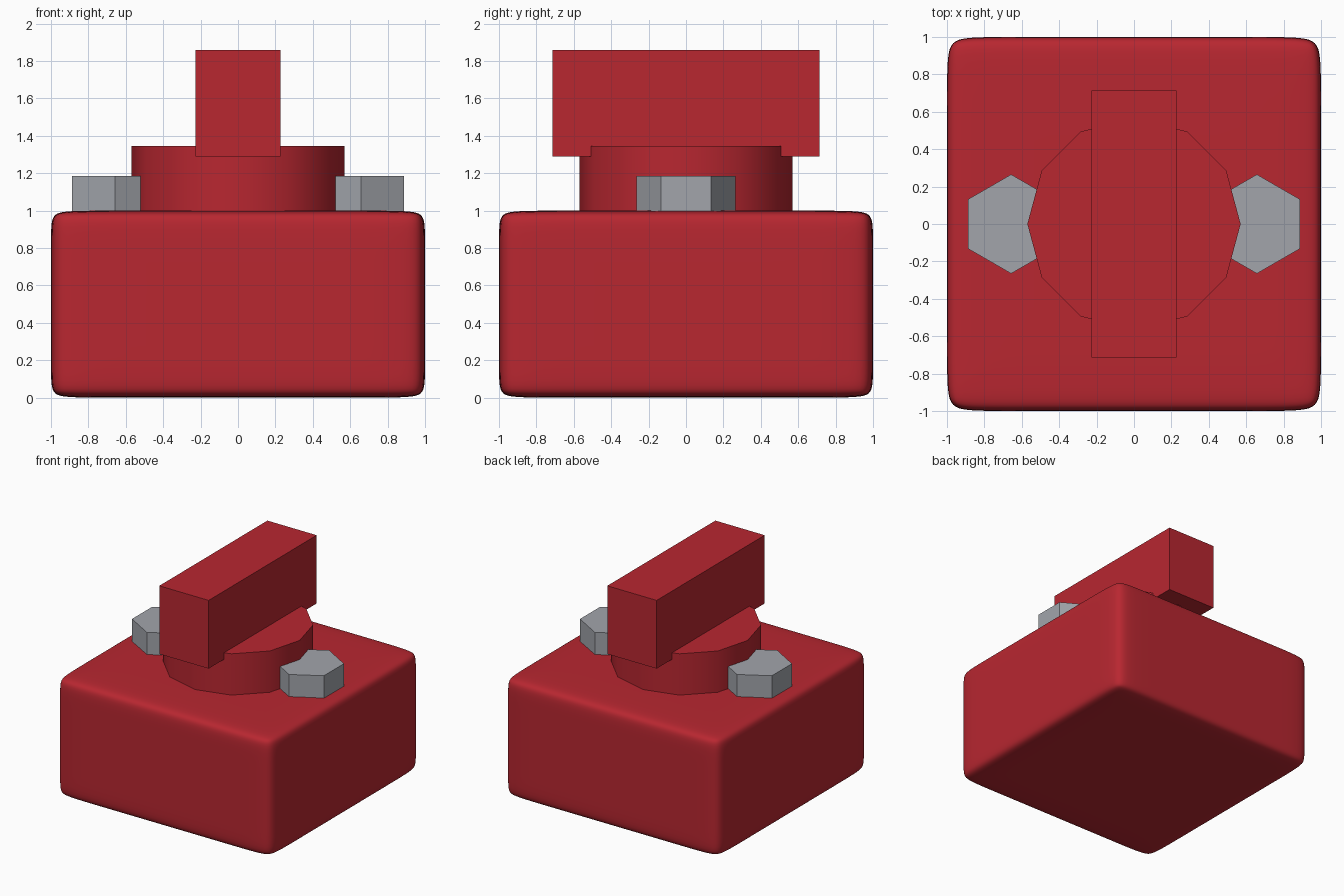
import bpy
import bmesh
import math
from mathutils import Matrix

if "Cube" in bpy.data.objects:
    bpy.data.objects.remove(bpy.data.objects["Cube"], do_unlink=True)


def make_material(name, colour):
    mat = bpy.data.materials.new(name)
    mat.use_nodes = True
    mat.diffuse_color = colour
    mat.node_tree.nodes["Principled BSDF"].inputs["Base Color"].default_value = colour
    return mat


red = make_material("red paint", (0.48, 0.02, 0.03, 1))
steel = make_material("grey steel", (0.36, 0.375, 0.41, 1))


def add_object(name, bm, mat):
    mesh = bpy.data.meshes.new(name)
    bm.to_mesh(mesh)
    bm.free()
    mesh.materials.append(mat)
    obj = bpy.data.objects.new(name, mesh)
    bpy.context.collection.objects.link(obj)
    return obj


def box(name, size, centre, mat, loop=None):
    """Box; with loop, support cuts at that fraction of each half side."""
    bm = bmesh.new()
    bmesh.ops.create_cube(bm, size=2)
    if loop:
        for axis in range(3):
            for side in (-loop, loop):
                point = [0, 0, 0]
                normal = [0, 0, 0]
                point[axis] = side
                normal[axis] = 1
                bmesh.ops.bisect_plane(bm, geom=bm.verts[:] + bm.edges[:] + bm.faces[:],
                                       plane_co=point, plane_no=normal)
    bmesh.ops.scale(bm, vec=[s / 2 for s in size], verts=bm.verts)
    bmesh.ops.translate(bm, vec=centre, verts=bm.verts)
    return add_object(name, bm, mat)


def prism(name, sides, radius, bottom, top, x, turn, mat):
    bm = bmesh.new()
    place = Matrix.Translation((x, 0, (bottom + top) / 2)) @ Matrix.Rotation(turn, 4, "Z")
    bmesh.ops.create_cone(bm, cap_ends=True, segments=sides, radius1=radius,
                          radius2=radius, depth=top - bottom, matrix=place)
    return add_object(name, bm, mat)


def smooth(obj, angle):
    bpy.ops.object.select_all(action="DESELECT")
    obj.select_set(True)
    bpy.context.view_layer.objects.active = obj
    bpy.ops.object.shade_smooth_by_angle(angle=math.radians(angle))


# Soft-edged base block
base = box("base_block", (2, 2, 1), (0, 0, 0.5), red, loop=0.8)
for poly in base.data.polygons:
    poly.use_smooth = True
subdivision = base.modifiers.new("rounding", "SUBSURF")
subdivision.levels = subdivision.render_levels = 3

# Twelve-sided turning collar
collar = prism("collar", 12, 0.57, 0.78, 1.345, 0, math.pi / 2, red)
smooth(collar, 40)

# Grip bar across the collar
box("grip_bar", (0.456, 1.426, 0.57), (0, 0, 1.575), red)

# Hexagonal bolt heads on both sides
for side, x in (("left", 0.657), ("right", -0.657)):
    prism(side + "_bolt", 6, 0.265, 0.82, 1.185, x, 0, steel)
